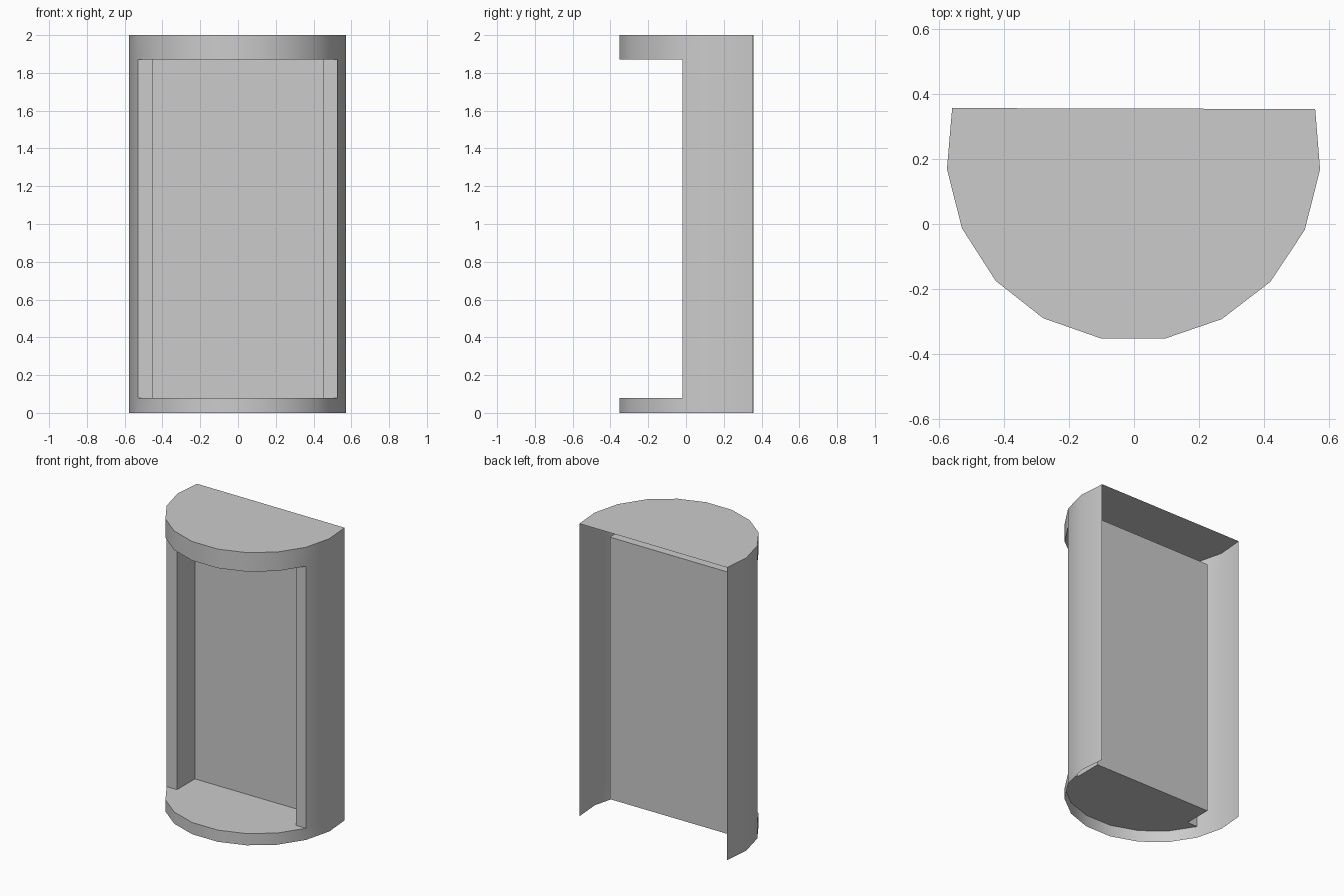
import bpy

if "Cube" in bpy.data.objects:
    bpy.data.objects.remove(bpy.data.objects["Cube"])

HEIGHT, FLOOR_Z, CEIL_Z = 2.0, 0.08, 1.87

# Outline from back left, around the curved front, to back right
outline = [(-0.56, 0.357), (-0.576, 0.17), (-0.53, -0.013), (-0.426, -0.175),
           (-0.28, -0.29), (-0.1, -0.353), (0.095, -0.353), (0.27, -0.293),
           (0.42, -0.178), (0.526, -0.018), (0.573, 0.168), (0.558, 0.354)]
front = outline[2:10]          # curved stretch broken by the opening
# Recess path: left lip, side wall, back panel, side wall, right lip
recess = [outline[2], (-0.452, -0.013), (-0.452, 0.18),
          (0.45, 0.18), (0.45, -0.018), outline[9]]


def make_object(name, faces, smooth=False):
    """Build a mesh from polygons, sharing coincident corners."""
    index, polys = {}, []
    for face in faces:
        polys.append([index.setdefault(p, len(index)) for p in face])
    mesh = bpy.data.meshes.new(name)
    mesh.from_pydata(list(index), [], polys)
    mesh.update()
    obj = bpy.data.objects.new(name, mesh)
    bpy.context.collection.objects.link(obj)
    if smooth:
        bpy.ops.object.select_all(action='DESELECT')
        obj.select_set(True)
        bpy.context.view_layer.objects.active = obj
        bpy.ops.object.shade_smooth_by_angle(angle=0.55)
    return obj


def wall(path, z0, z1):
    """Vertical sheet facing the right-hand side of the path."""
    return [[(*a, z0), (*b, z0), (*b, z1), (*a, z1)]
            for a, b in zip(path, path[1:])]


def cap(path, z, up=True):
    pts = [(x, y, z) for x, y in path]
    return [pts if up else pts[::-1]]


# Outer shell: full-height sides, with bands above and below the opening
shell = []
for z0, z1 in ((0, FLOOR_Z), (FLOOR_Z, CEIL_Z), (CEIL_Z, HEIGHT)):
    paths = [outline] if (z0, z1) != (FLOOR_Z, CEIL_Z) else [outline[:3], outline[9:]]
    for path in paths:
        shell += wall(path, z0, z1)
make_object("outer_shell", shell, smooth=True)

# Flat lid; the back and underside stay open
make_object("lid", cap(outline, HEIGHT))

# Recess lining with its lips, side walls and back panel
make_object("recess_lining", wall(recess, FLOOR_Z, CEIL_Z))

# Recess floor and ceiling follow the front curve
shelf = front + recess[-2:0:-1]
make_object("recess_floor", cap(shelf, FLOOR_Z))
make_object("recess_ceiling", cap(shelf, CEIL_Z, up=False))
